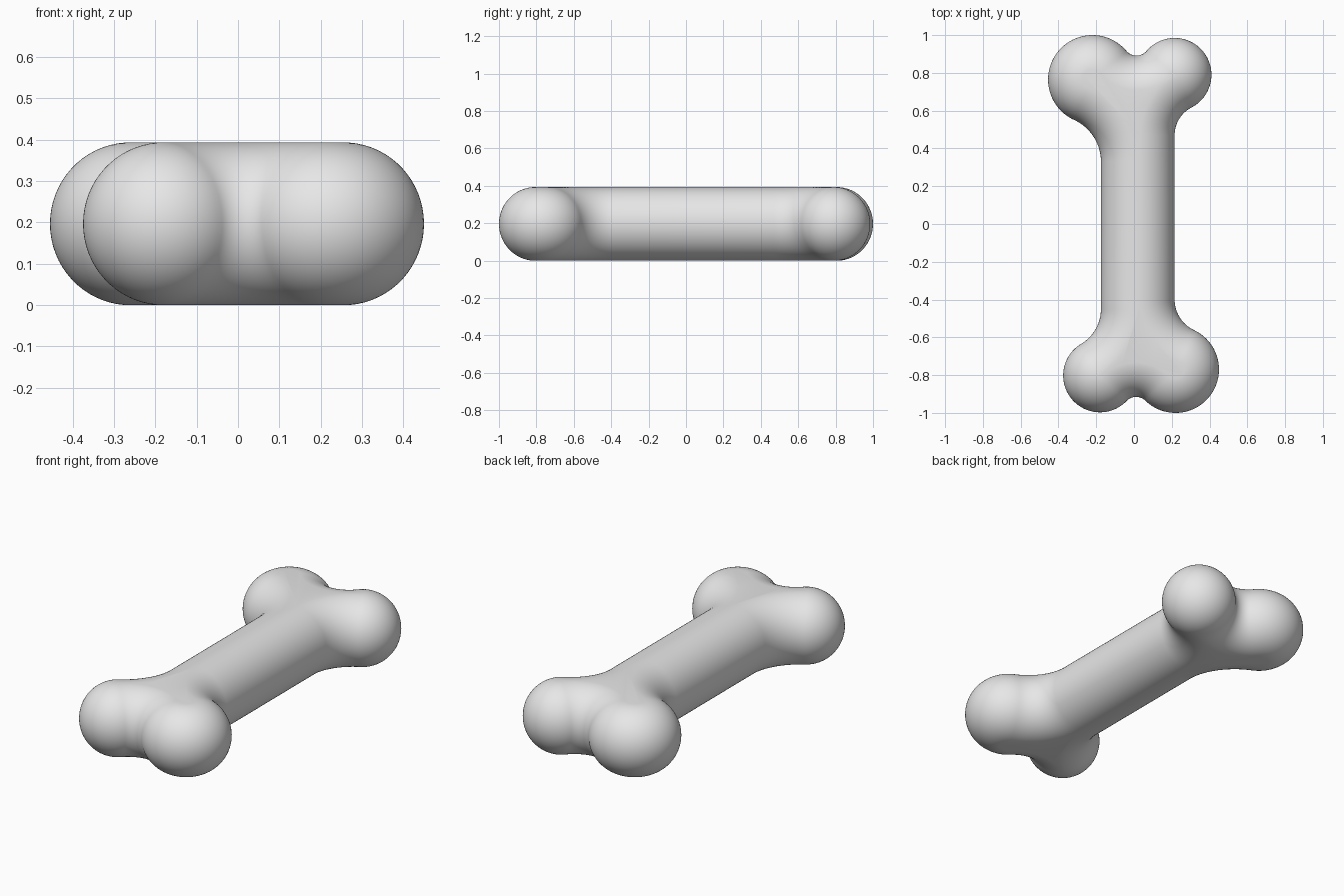
import bpy, bmesh
from math import sin, cos, pi, atan2, sqrt, radians
from mathutils import Vector

cube = bpy.data.objects.get("Cube")
if cube:
    bpy.data.objects.remove(cube, do_unlink=True)

EDGE = 0.195        # radius of the fully rounded edge
HALF = 0.1965       # half thickness
NOTCH = 0.07        # radius of the cleft between two knobs
SHAFT_R, SHAFT_L = 0.215, -0.175


def neck(x, y, side, knob):
    """Concave circle touching the shaft side at (x, y) and the knob."""
    c, rad = knob
    k = x - c.x
    f = (k * k + (y - c.y) ** 2 - rad * rad) / (2 * (rad - side * k))
    return Vector((x + side * f, y)), f


def cleft(a, b):
    """Concave circle touching both knobs on the outer end."""
    ra, rb = a[1] + NOTCH, b[1] + NOTCH
    line = b[0] - a[0]
    d = line.length
    u = line / d
    t = (ra * ra - rb * rb + d * d) / (2 * d)
    return a[0] + u * t + Vector((u.y, -u.x)) * sqrt(ra * ra - t * t), NOTCH


def angle(a, b):
    return atan2(b.y - a.y, b.x - a.x)


def bone_end(first, second, start, end):
    """Outline points with inward normals, counter-clockwise round one end."""
    chain = [start, first, cleft(first, second), second, end]
    out = []
    for i, (c, rad) in enumerate(chain):
        turn = 1 if i % 2 else -1            # knobs bulge, necks and cleft curve in
        side = pi if (start[0].x > 0) else 0
        a0 = angle(c, chain[i - 1][0]) if i > 0 else side
        a1 = angle(c, chain[i + 1][0]) if i < 4 else pi - side
        sweep = (turn * (a1 - a0)) % (2 * pi)
        steps = max(8, int(sweep / radians(4)))
        for s in range(steps + (i == 4)):
            a = a0 + turn * sweep * s / steps
            ray = Vector((cos(a), sin(a)))
            out.append((c + ray * rad, ray * -turn))
    return out


# Four knobs: centre and radius
back_left = (Vector((0.215, 0.79)), 0.195)
back_right = (Vector((-0.22, 0.765)), 0.235)
front_right = (Vector((-0.18, -0.802)), 0.195)
front_left = (Vector((0.22, -0.77)), 0.23)

outline = bone_end(back_left, back_right,
                   neck(SHAFT_R, 0.47, 1, back_left),
                   neck(SHAFT_L, 0.33, -1, back_right))
outline += bone_end(front_right, front_left,
                    neck(SHAFT_L, -0.45, -1, front_right),
                    neck(SHAFT_R, -0.40, 1, front_left))

# Stack inset outlines into a round edge, then close with flat caps
bm = bmesh.new()
rings = []
LAYERS = 32
for j in range(LAYERS + 1):
    t = radians(86) * (2 * j / LAYERS - 1)
    inset, z = EDGE * (1 - cos(t)), HALF * (1 + sin(t) / sin(radians(86)))
    rings.append([bm.verts.new((*(p + n * inset), z)) for p, n in outline])
for low, high in zip(rings, rings[1:]):
    for i in range(len(low)):
        bm.faces.new((low[i - 1], low[i], high[i], high[i - 1]))
bm.faces.new(rings[-1])
bm.faces.new(rings[0][::-1])

mesh = bpy.data.meshes.new("bone")
bm.to_mesh(mesh)
bm.free()
bone = bpy.data.objects.new("bone", mesh)
bpy.context.collection.objects.link(bone)

# Plain light grey
grey = bpy.data.materials.new("light_grey")
grey.use_nodes = True
colour = (0.8, 0.8, 0.8, 1)
grey.diffuse_color = colour
grey.node_tree.nodes["Principled BSDF"].inputs["Base Color"].default_value = colour
mesh.materials.append(grey)

bpy.ops.object.select_all(action='DESELECT')
bone.select_set(True)
bpy.context.view_layer.objects.active = bone
bpy.ops.object.shade_smooth_by_angle(angle=radians(40))
